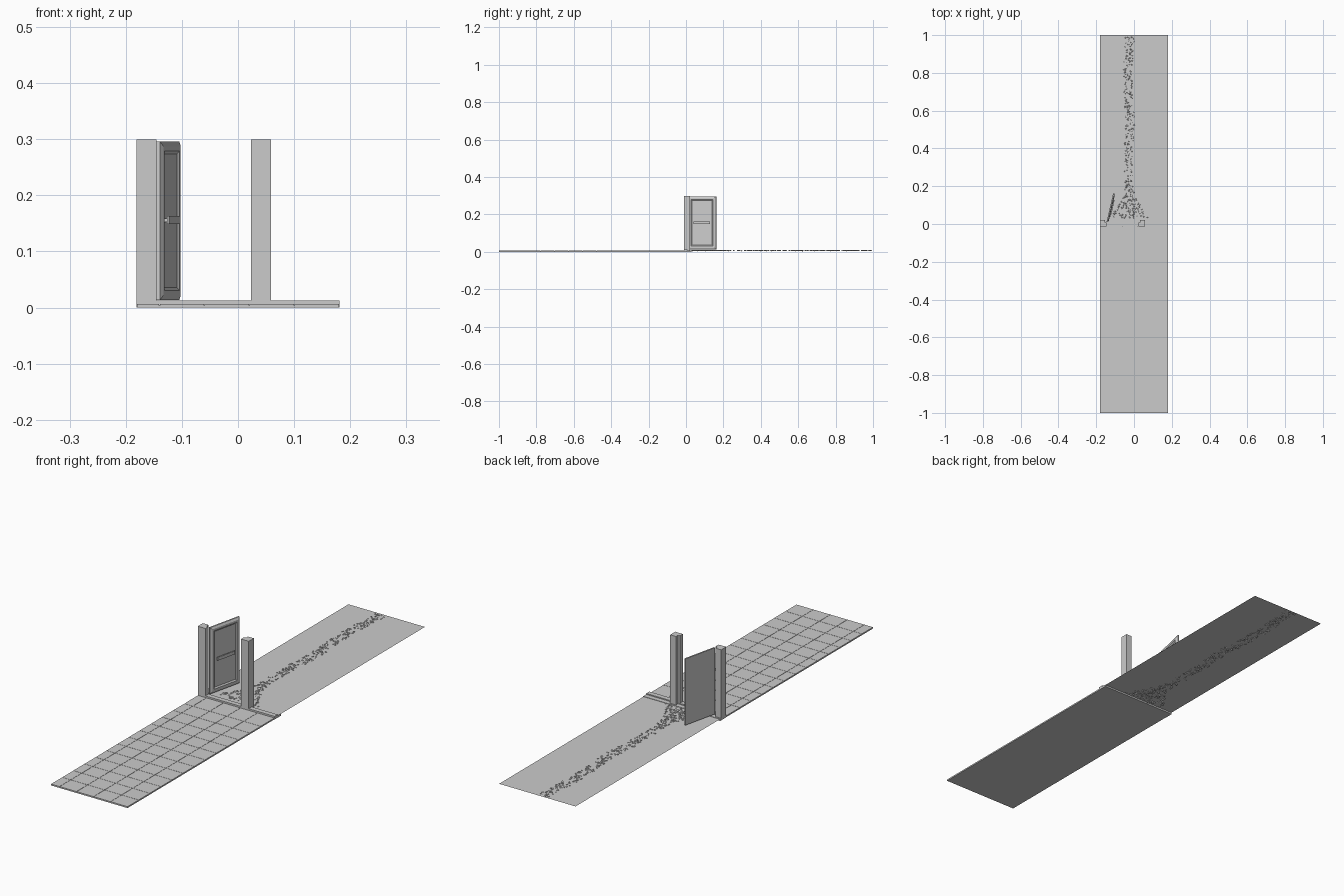
import bpy, bmesh, math, random
from mathutils import Matrix, Vector

if "Cube" in bpy.data.objects:
    bpy.data.objects.remove(bpy.data.objects["Cube"])

random.seed(4)


def finish(name, bm):
    me = bpy.data.meshes.new(name)
    bmesh.ops.recalc_face_normals(bm, faces=bm.faces)
    bm.to_mesh(me)
    bm.free()
    ob = bpy.data.objects.new(name, me)
    bpy.context.collection.objects.link(ob)
    return ob


def add_box(bm, x0, x1, y0, y1, z0, z1):
    m = Matrix.Translation(((x0 + x1) / 2, (y0 + y1) / 2, (z0 + z1) / 2))
    m = m @ Matrix.Diagonal((x1 - x0, y1 - y0, z1 - z0, 1))
    bmesh.ops.create_cube(bm, size=1, matrix=m)


def extrude_profile(name, points, vec):
    bm = bmesh.new()
    f = bm.faces.new([bm.verts.new(p) for p in points])
    r = bmesh.ops.extrude_face_region(bm, geom=[f], use_keep_orig=True)
    vs = [v for v in r["geom"] if isinstance(v, bmesh.types.BMVert)]
    bmesh.ops.translate(bm, verts=vs, vec=vec)
    return finish(name, bm)


# Tiled floor in front: thin base with narrow joints between tiles
bm = bmesh.new()
add_box(bm, -0.18, 0.18, -1, -0.01, 0, 0.004)
xs = [-0.18, -0.14, -0.06, 0.02, 0.10, 0.18]
step = 0.97 / 13
gap = 0.0006
for a, b in zip(xs, xs[1:]):
    for j in range(13):
        y = -1 + j * step
        y1 = -0.01 if j == 12 else y + step - gap
        add_box(bm, a + gap * (a > -0.17), b - gap * (b < 0.17), y + gap * (j > 0), y1, 0.004, 0.006)
finish("floor_tiles", bm)

# Ground sheet behind the door
bm = bmesh.new()
bm.faces.new([bm.verts.new(p) for p in
              [(-0.18, 0.02, 0.007), (0.18, 0.02, 0.007), (0.18, 1, 0.007), (-0.18, 1, 0.007)]])
finish("ground", bm)

# Stepped sill
sill = [(-0.012, 0), (0.029, 0), (0.029, 0.0085), (0.009, 0.0085), (0.009, 0.013), (-0.012, 0.013)]
extrude_profile("sill", [(-0.181, y, z) for y, z in sill], (0.362, 0, 0))

# Rebated door posts, mirrored about the opening
post = [(0, -0.012), (0.036, -0.012), (0.036, 0.008), (0.027, 0.008), (0.027, 0.022), (0, 0.022)]
for name, x0, s in [("left_post", -0.181, 1), ("right_post", 0.059, -1)]:
    extrude_profile(name, [(x0 + s * x, y, 0.006) for x, y in post], (0, 0, 0.294))

# Open door with chamfered rim and sunken panel on its front face
hinge = Matrix.Translation((-0.145, 0.012, 0)) @ Matrix.Rotation(math.radians(-13), 4, 'Z')
bm = bmesh.new()
add_box(bm, 0, 0.006, 0, 0.154, 0.0135, 0.296)
bm.normal_update()
face = max(bm.faces, key=lambda f: f.calc_center_median().x)
for width, depth in [(0.012, 0.0045), (0.012, 0), (0.008, -0.004)]:
    bmesh.ops.inset_region(bm, faces=[face], thickness=width)
    for v in face.verts:
        v.co.x += depth
door = finish("door", bm)
door.matrix_world = hinge

# Horizontal pull bar on two stubs
bm = bmesh.new()
add_box(bm, 0.0115, 0.0155, 0.032, 0.122, 0.149, 0.163)
for y in (0.036, 0.114):
    add_box(bm, 0.006, 0.012, y, y + 0.005, 0.153, 0.159)
handle = finish("door_handle", bm)
handle.matrix_world = hinge

# Pebble trail that fans out towards the doorway
bm = bmesh.new()


def pebble(x, y):
    r = random.uniform(0.003, 0.0065)
    m = (Matrix.Translation((x, y, 0.007)) @ Matrix.Rotation(random.uniform(0, 6.28), 4, 'Z')
         @ Matrix.Diagonal((r, r * random.uniform(0.6, 1), random.uniform(0.002, 0.004), 1)))
    bmesh.ops.create_icosphere(bm, subdivisions=1, radius=1, matrix=m)


for i in range(300):
    y = random.uniform(0.06, 0.99)
    pebble(-0.028 + 0.012 * math.sin(y * 14) * 0.5 + random.uniform(-0.024, 0.024), y)
for i in range(110):
    t = random.random() ** 1.4
    half = 0.105 * (1 - t) + 0.03 * t
    pebble(-0.025 + random.uniform(-half, half), 0.033 + 0.11 * t)
finish("pebble_trail", bm)
